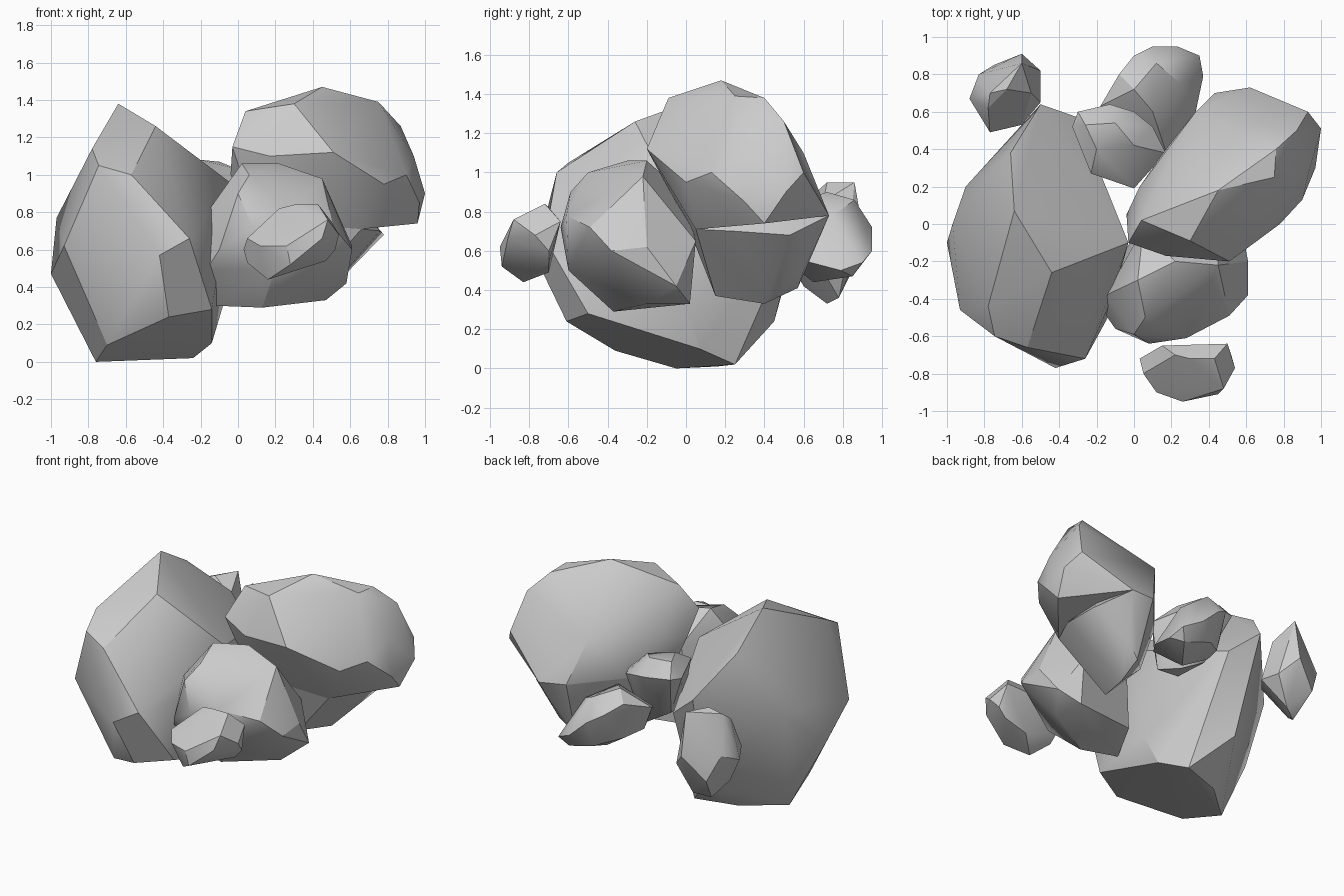
import bpy, bmesh, math

def rock(name, *lobes):
    """Faceted boulder: each lobe is the convex hull of a few corner points."""
    bm = bmesh.new()
    for pts in lobes:
        vs = [bm.verts.new(p) for p in pts]
        r = bmesh.ops.convex_hull(bm, input=vs)
        junk = {v for v in r["geom_interior"] + r["geom_unused"]
                if isinstance(v, bmesh.types.BMVert)}
        bmesh.ops.delete(bm, geom=list(junk), context='VERTS')
    # merge nearly coplanar facets
    bmesh.ops.dissolve_limit(bm, angle_limit=math.radians(5),
                             verts=bm.verts[:], edges=bm.edges[:])
    bmesh.ops.recalc_face_normals(bm, faces=bm.faces[:])
    me = bpy.data.meshes.new(name)
    bm.to_mesh(me)
    bm.free()
    ob = bpy.data.objects.new(name, me)
    bpy.context.collection.objects.link(ob)
    bpy.ops.object.select_all(action='DESELECT')
    ob.select_set(True)
    bpy.context.view_layer.objects.active = ob
    bpy.ops.object.shade_smooth_by_angle(angle=math.radians(30))

# Big boulder on the left
rock("left_boulder", [
    (-.64, .07, 1.38), (-.44, -.26, 1.26), (-.57, -.66, 1.0), (-.745, -.6, 1.05),
    (-.66, .38, 1.19), (-.78, -.44, 1.14), (-.93, -.46, .62), (-1, -.1, .47),
    (-.97, 0, .77), (-.90, .2, .75), (-.42, -.77, .57), (-.26, -.72, .66),
    (-.37, -.61, .24), (-.70, -.36, .09), (-.14, -.5, .28),
    (-.14, .07, .1), (-.24, .25, .02), (-.76, -.05, 0), (-.52, .16, .01),
    (-.5, .64, .92), (-.3, .57, .75), (-.45, .45, .24), (-.03, -.1, .95),
    (-.14, -.45, .69), (-.08, 0, .3)])

# Big boulder on the right
rock("right_boulder", [
    (-.03, -.1, 1.15), (.04, .02, 1.34), (.30, -.09, 1.38), (.17, -.17, 1.1),
    (.51, -.2, 1.12), (.45, .18, 1.47), (.75, .25, 1.39), (.76, .4, 1.38),
    (.87, .5, 1.26), (.93, .6, 1.0), (1, .51, .9), (.97, .3, .85),
    (.96, .4, .74), (.9, .13, 1.0), (.94, .3, 1.1), (.78, 0, .95),
    (.62, .73, .78), (.43, .7, .8), (.66, .05, .71), (.17, .4, .8),
    (.33, .6, 1.1), (-.04, .05, 1.0), (.03, .2, 1.05), (.1, 0, .75)], [
    # lower lobe
    (.78, .53, .68), (.76, .25, .7), (.66, .05, .71), (.55, .6, .5),
    (.59, .45, .5), (.45, .57, .41), (.44, .4, .33), (.36, .15, .37),
    (.2, .3, .55), (.3, .06, .6), (.1, 0, .75), (.17, .4, .8),
    (.43, .7, .8), (.62, .73, .78), (.5, .35, 1.0)])

# Middle boulder at the front
rock("front_boulder", [
    (-.17, -.46, .49), (-.15, -.38, .82), (-.12, -.3, .3), (-.1, -.56, .6),
    (.08, -.64, .72), (.28, -.61, .78), (0, -.59, .9), (.02, -.3, 1.06),
    (.22, -.2, 1.06), (.06, -.5, 1.0), (.45, -.22, .98), (.51, -.49, .72),
    (.61, -.38, .6), (.61, -.2, .62), (.58, -.05, .42), (.47, -.2, .33),
    (.13, -.37, .29), (.2, -.6, .5), (.45, .02, .33), (.45, .05, .65),
    (0, -.05, .35), (.05, -.02, .9)])

# Small stone at the front
rock("front_stone", [
    (.03, -.72, .6), (.05, -.8, .66), (.05, -.76, .53), (.15, -.65, .75),
    (.12, -.9, .62), (.26, -.95, .62), (.16, -.83, .44), (.22, -.7, .82),
    (.3, -.72, .84), (.43, -.72, .84), (.5, -.64, .75), (.48, -.88, .76),
    (.54, -.77, .68), (.52, -.7, .6), (.28, -.94, .52), (.3, -.7, .49),
    (.45, -.91, .66), (.47, -.7, .54)])

# Small stone at the back left
rock("back_left_stone", [
    (-.88, .67, .62), (-.83, .8, .68), (-.6, .91, .66), (-.5, .82, .55),
    (-.5, .65, .58), (-.6, .53, .6), (-.77, .49, .62), (-.68, .72, .95),
    (-.6, .86, .95), (-.77, .7, .92), (-.55, .7, .85), (-.7, .72, .33),
    (-.6, .78, .36), (-.76, .6, .42), (-.75, .85, .5), (-.78, .62, .86)])

# Oval stone at the back
rock("back_stone", [
    (-.18, .63, .78), (-.08, .8, .84), (0, .9, .78), (.1, .95, .72),
    (.23, .95, .6), (.35, .9, .54), (.37, .79, .5), (.33, .6, .55),
    (.17, .39, .65), (0, .72, .9), (.12, .86, .86), (.25, .75, .78),
    (.1, .6, .86), (-.1, .5, .72), (.3, .85, .47), (.15, .65, .44),
    (-.05, .75, .58), (.1, .87, .53), (-.1, .6, .6)])

# Wedged stone in the middle gap
rock("gap_stone", [
    (-.33, .52, .98), (-.3, .6, .99), (-.13, .64, .98), (0, .6, .95),
    (.1, .52, .9), (.17, .38, .87), (0, .19, .85), (-.23, .27, 1.0),
    (-.2, .4, 1.08), (-.26, .53, 1.08), (-.1, .54, 1.07), (.0, .42, 1.03),
    (-.2, .45, .68), (0, .46, .56), (.06, .3, .6), (-.15, .25, .65)])
